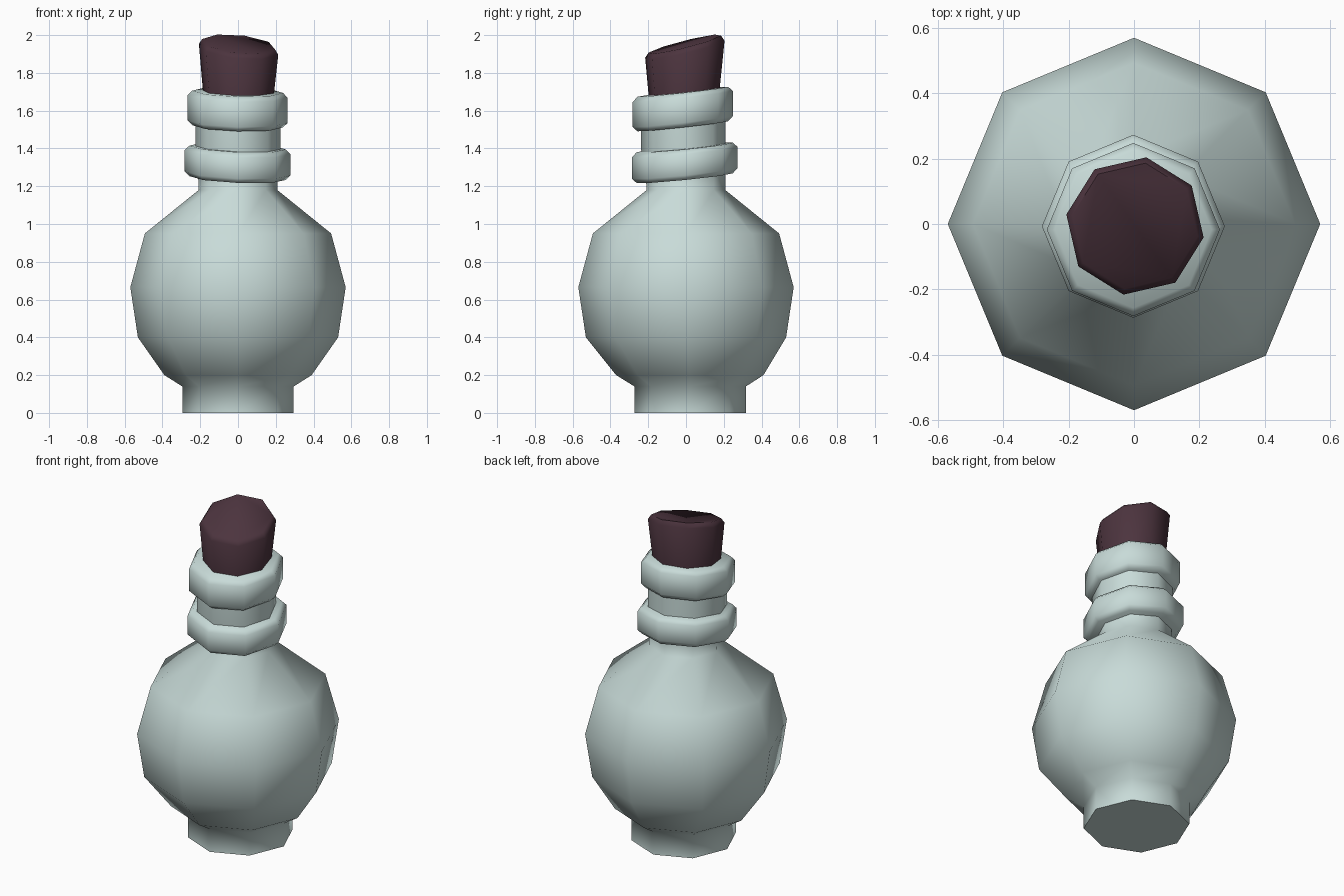
import bpy, bmesh, math

if "Cube" in bpy.data.objects:
    bpy.data.objects.remove(bpy.data.objects["Cube"])


def material(name, rgb):
    m = bpy.data.materials.new(name)
    m.diffuse_color = (*rgb, 1)
    m.use_nodes = True
    m.node_tree.nodes["Principled BSDF"].inputs["Base Color"].default_value = m.diffuse_color
    return m


glass = material("pale glass", (0.58, 0.71, 0.69))
cork_mat = material("dark cork", (0.072, 0.034, 0.048))


def lathe(name, rows, mat, turn=0.0, sides=8, angle=65):
    """Eight-sided capped solid; row = (radius, z, centre x, centre y, slope x, slope y)."""
    bm = bmesh.new()
    loops = []
    for r, z, cx, cy, sx, sy in rows:
        loop = []
        for i in range(sides):
            a = math.radians(turn) + math.tau * i / sides
            dx, dy = r * math.cos(a), r * math.sin(a)
            loop.append(bm.verts.new((cx + dx, cy + dy, z + sx * dx + sy * dy)))
        loops.append(loop)
    for lo, hi in zip(loops, loops[1:]):
        for i in range(sides):
            j = (i + 1) % sides
            bm.faces.new((lo[i], lo[j], hi[j], hi[i]))
    bm.faces.new(loops[0][::-1])
    bm.faces.new(loops[-1])
    me = bpy.data.meshes.new(name)
    bm.to_mesh(me)
    bm.free()
    me.materials.append(mat)
    ob = bpy.data.objects.new(name, me)
    bpy.context.collection.objects.link(ob)
    bpy.ops.object.select_all(action='DESELECT')
    ob.select_set(True)
    bpy.context.view_layer.objects.active = ob
    bpy.ops.object.shade_smooth_by_angle(angle=math.radians(angle))
    return ob


def ring(name, r, z0, z1, cx, cy, sx, sy, bevel=0.025):
    rows = [(r - bevel, z0), (r, z0 + bevel), (r, z1 - bevel), (r - bevel, z1)]
    return lathe(name, [(a, z, cx, cy, sx, sy) for a, z in rows], glass)


# bottle: foot, round belly, shoulder and neck
profile = [(0.295, 0, 0.022), (0.295, 0.14, 0.022), (0.39, 0.20, 0.02),
           (0.53, 0.40, 0), (0.57, 0.665, 0), (0.493, 0.95, 0),
           (0.208, 1.18, 0), (0.212, 1.27, -0.003), (0.224, 1.40, -0.015),
           (0.224, 1.62, -0.015)]
lathe("bottle", [(r, z, 0, cy, 0, 0) for r, z, cy in profile], glass)

# crooked collars around the neck
ring("lower_collar", 0.28, 1.243, 1.405, -0.002, -0.007, -0.04, 0.10)
ring("upper_collar", 0.265, 1.517, 1.70, -0.002, -0.017, -0.025, 0.11)

# slanted cork stopper
lathe("cork", [(0.183, 1.62, 0.002, -0.012, 0, 0),
               (0.213, 1.925, 0.003, -0.006, -0.10, 0.23),
               (0.195, 1.952, 0.003, -0.006, -0.10, 0.25)],
      cork_mat, turn=-9.5)
